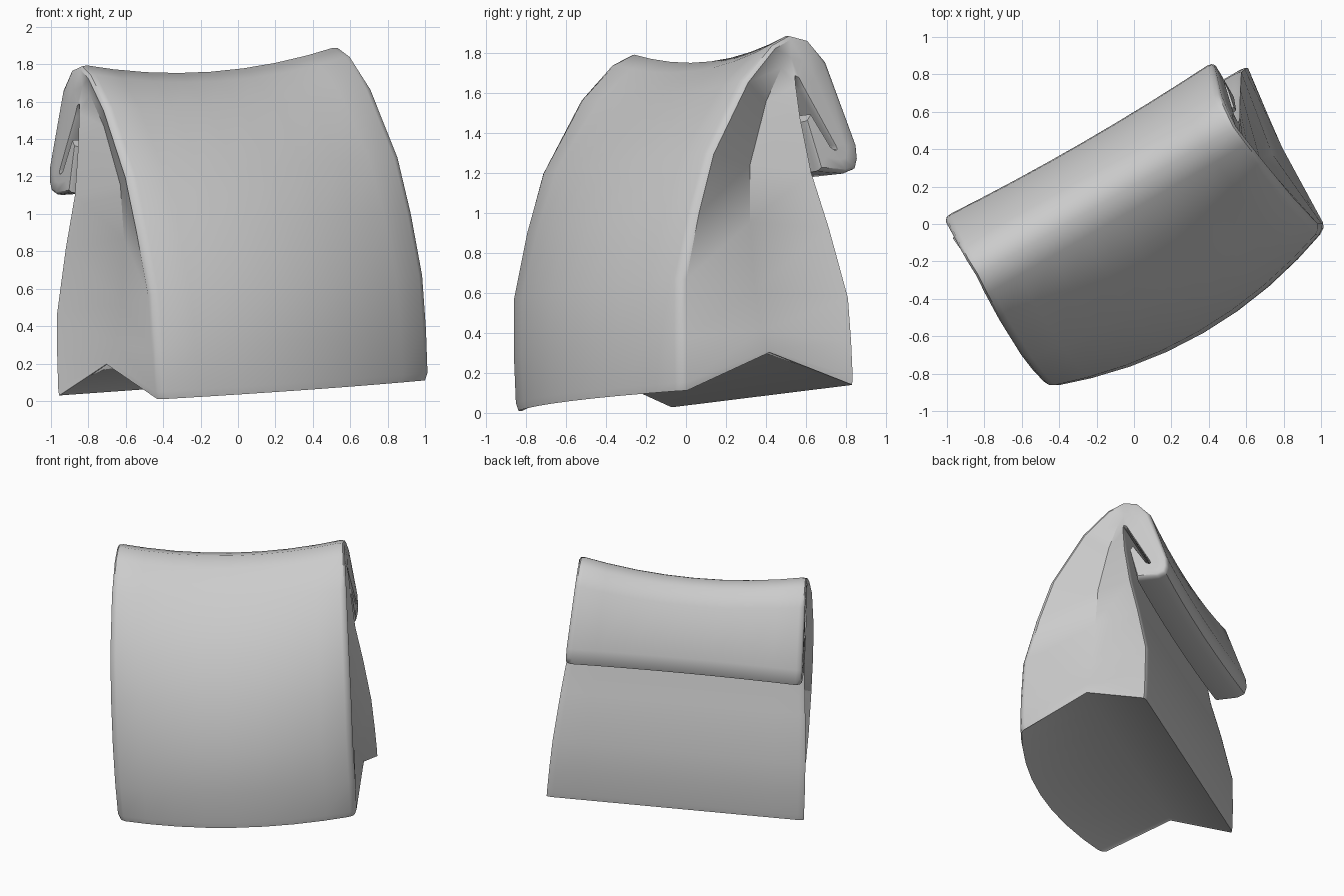
import bpy, bmesh, math
from mathutils import Vector

if "Cube" in bpy.data.objects:
    bpy.data.objects.remove(bpy.data.objects["Cube"])

paper = bpy.data.materials.new("paper_grey")
paper.diffuse_color = (0.6, 0.6, 0.6, 1)
paper.use_nodes = True
paper.node_tree.nodes["Principled BSDF"].inputs["Base Color"].default_value = paper.diffuse_color

# Bag side profile as rungs from the base, over the top fold, to the curled tip:
# outer depth, outer height, half width | inner depth, height, half width | gusset depth, bulge
RUNGS = [
    (-.525, .06, .825, .425, .085, .905, .00, .16),
    (-.53, .10, .84, .43, .125, .905, .02, .16),
    (-.53, .33, .845, .43, .30, .90, .07, .16),
    (-.52, .62, .845, .425, .52, .89, .12, .15),
    (-.435, .95, .845, .345, .87, .86, .14, .12),
    (-.335, 1.25, .84, .27, 1.15, .83, .125, .08),
    (-.11, 1.62, .825, .22, 1.42, .82, .08, .02),
    (.07, 1.80, .81, .20, 1.58, .815, .04, 0),
    (.18, 1.85, .80, .195, 1.63, .81, .015, 0),
    (.285, 1.825, .805, .215, 1.62, .81, .0, 0),
    (.385, 1.715, .81, .24, 1.57, .81, .0, .005),
    (.535, 1.29, .83, .40, 1.29, .83, .0, .025),
    (.54, 1.22, .83, .408, 1.275, .83, .0, .025),
    (.525, 1.17, .83, .408, 1.27, .83, .0, .025),
    (.47, 1.15, .83, .397, 1.27, .83, .0, .025),
    (.31, 1.16, .83, .38, 1.285, .83, .0, .02),
    (.25, 1.41, .82, .275, 1.445, .82, .0, .0),
]
STATIONS = [-1, -.985, -.95, -.75, -.5, -.25, 0, .25, .5, .75, .95, .985, 1]
YAW = math.radians(30)
TILT = 0.062


def place(w, v, h):
    """Turn bag width, depth, height into leaning, turned coordinates."""
    u = 0.045 + w - TILT * h
    return Vector((u * math.cos(YAW) - v * math.sin(YAW),
                   u * math.sin(YAW) + v * math.cos(YAW),
                   h + TILT * w))


def rung_points(r, t):
    """Outer, middle and inner point of a rung at width station t."""
    ov, oh, ow, iv, ih, iw, gusset, bulge = r
    o, i = Vector((ov, oh)), Vector((iv, ih))
    span = (i - o).normalized()
    soft = {1: 1, .985: .3}.get(abs(t), 0)          # rounded side edges
    reach = min(1, (i - o).length / .2)
    o = o + span * .03 * soft * reach
    i = i - span * .01 * soft * reach
    curve = 1 - t * t
    o.x -= bulge * curve
    if ov > .23:                                    # hanging flap bows as one
        i.x -= bulge * curve
    if oh > 1.5 and ov < .4:                        # sagging top fold
        o.y -= .09 * curve * min(1, (oh - 1.5) / .25)
    m = (o + i) / 2
    side = math.copysign(1, t)
    mid_w = t * (ow + iw) / 2 - side * gusset
    return place(t * ow, *o), place(mid_w, *m), place(t * iw, *i)


bm = bmesh.new()
sections = []
caps = {}
for t in STATIONS:
    rows = [rung_points(r, t) for r in RUNGS]
    outer = [bm.verts.new(p[0]) for p in rows]
    inner = [bm.verts.new(p[2]) for p in rows]
    # folded crease under the base
    notch = bm.verts.new(place(t * .86, -.03, .25))
    sections.append(outer + inner[::-1] + [notch])
    if abs(t) == 1:
        mid = [notch] + [bm.verts.new(p[1]) for p in rows[1:]]
        # lower gusset creases rise from the notch
        for v, k in ((mid[1], .265), (mid[2], .36)):
            v.co.z = k + TILT * .82 * t
        caps[t] = (outer, mid, inner)

# Paper skin across the width
for a, b in zip(sections, sections[1:]):
    n = len(a)
    for k in range(n):
        bm.faces.new((a[k], a[(k + 1) % n], b[(k + 1) % n], b[k]))

# Folded side gussets and curl ends
for outer, mid, inner in caps.values():
    for k in range(len(outer) - 1):
        bm.faces.new((outer[k], outer[k + 1], mid[k + 1], mid[k]))
        bm.faces.new((mid[k], mid[k + 1], inner[k + 1], inner[k]))
    bm.faces.new((outer[-1], inner[-1], mid[-1]))

bmesh.ops.recalc_face_normals(bm, faces=bm.faces)
mesh = bpy.data.meshes.new("folded_paper_bag")
bm.to_mesh(mesh)
bm.free()
mesh.materials.append(paper)
bag = bpy.data.objects.new("folded_paper_bag", mesh)
bpy.context.collection.objects.link(bag)
bpy.context.view_layer.objects.active = bag
bag.select_set(True)
bpy.ops.object.shade_smooth_by_angle(angle=math.radians(42))
